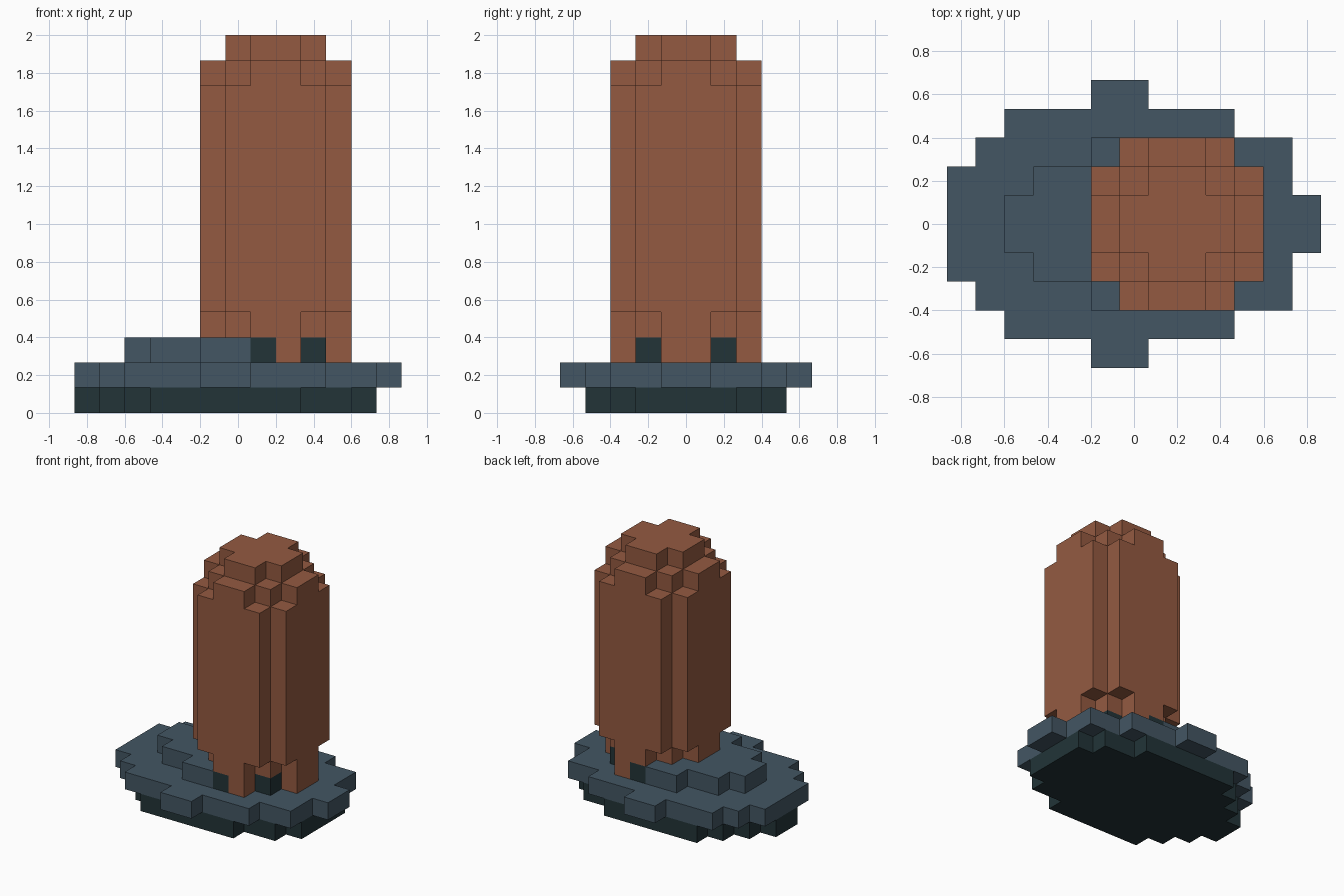
import bpy
import bmesh
from mathutils import Vector

cube = bpy.data.objects.get("Cube")
if cube:
    bpy.data.objects.remove(cube, do_unlink=True)

U = 2 / 15                         # edge of one block
ORIGIN = Vector((6.5, 5, 0))       # grid point placed at the world origin


def material(name, rgb):
    mat = bpy.data.materials.new(name)
    mat.use_nodes = True
    color = (*rgb, 1)
    mat.diffuse_color = color
    mat.node_tree.nodes["Principled BSDF"].inputs["Base Color"].default_value = color
    return mat


def layer(rows, first, z0, z1):
    """Blocks from x spans of the front half rows, mirrored front to back."""
    cells = set()
    for j, (start, end) in enumerate(rows, first):
        for i in range(start, end):
            for k in range(z0, z1):
                cells |= {(i, j, k), (i, 9 - j, k)}
    return cells


def build(name, cells, mat):
    """Skin a set of blocks with their exposed faces, merged into flat areas."""
    bm = bmesh.new()
    for cell in cells:
        for axis in range(3):
            for side in (0, 1):
                near = list(cell)
                near[axis] += 2 * side - 1
                if tuple(near) in cells:
                    continue
                a, b = (axis + 1) % 3, (axis + 2) % 3
                corners = []
                for da, db in ((0, 0), (1, 0), (1, 1), (0, 1)):
                    p = Vector(cell)
                    p[axis] += side
                    p[a] += da
                    p[b] += db
                    corners.append(bm.verts.new((p - ORIGIN) * U))
                bm.faces.new(corners if side else corners[::-1])
    bmesh.ops.remove_doubles(bm, verts=bm.verts, dist=U / 100)
    bmesh.ops.dissolve_limit(bm, angle_limit=0.01, verts=bm.verts, edges=bm.edges)
    mesh = bpy.data.meshes.new(name)
    bm.to_mesh(mesh)
    bm.free()
    mesh.materials.append(mat)
    obj = bpy.data.objects.new(name, mesh)
    bpy.context.collection.objects.link(obj)
    return obj


brown = material("rust brown", (0.296, 0.102, 0.053))
slate = material("slate blue", (0.056, 0.093, 0.125))
dark = material("dark teal", (0.016, 0.034, 0.039))

# Stepped base: dark foot, wide slab and the raised step beside the column
build("foot", layer([(3, 9), (2, 11), (1, 12), (0, 12)], 1, 0, 1), dark)
build("slab", layer([(5, 7), (2, 10), (1, 12), (0, 12), (0, 13)], 0, 1, 2), slate)
build("raised_step", layer([(5, 7), (3, 7), (2, 7)], 2, 2, 3), slate)

# Dark recesses between the column legs
build("recesses", layer([(7, 8), (7, 8)], 2, 2, 3) | layer([(9, 10)], 3, 2, 3), dark)

# Column: legs, tapered underside, notched shaft, tapered top and cap
legs = layer([(8, 9), (8, 9), (7, 11)], 2, 2, 3)
diamond = [(7, 9), (6, 10), (5, 11)]
shaft = layer([(6, 10), (5, 11), (5, 11)], 2, 4, 13)
tapers = layer(diamond, 2, 3, 4) | layer(diamond, 2, 13, 14)
cap = layer([(7, 9), (6, 10)], 3, 14, 15)
build("column", legs | tapers | shaft | cap, brown)
